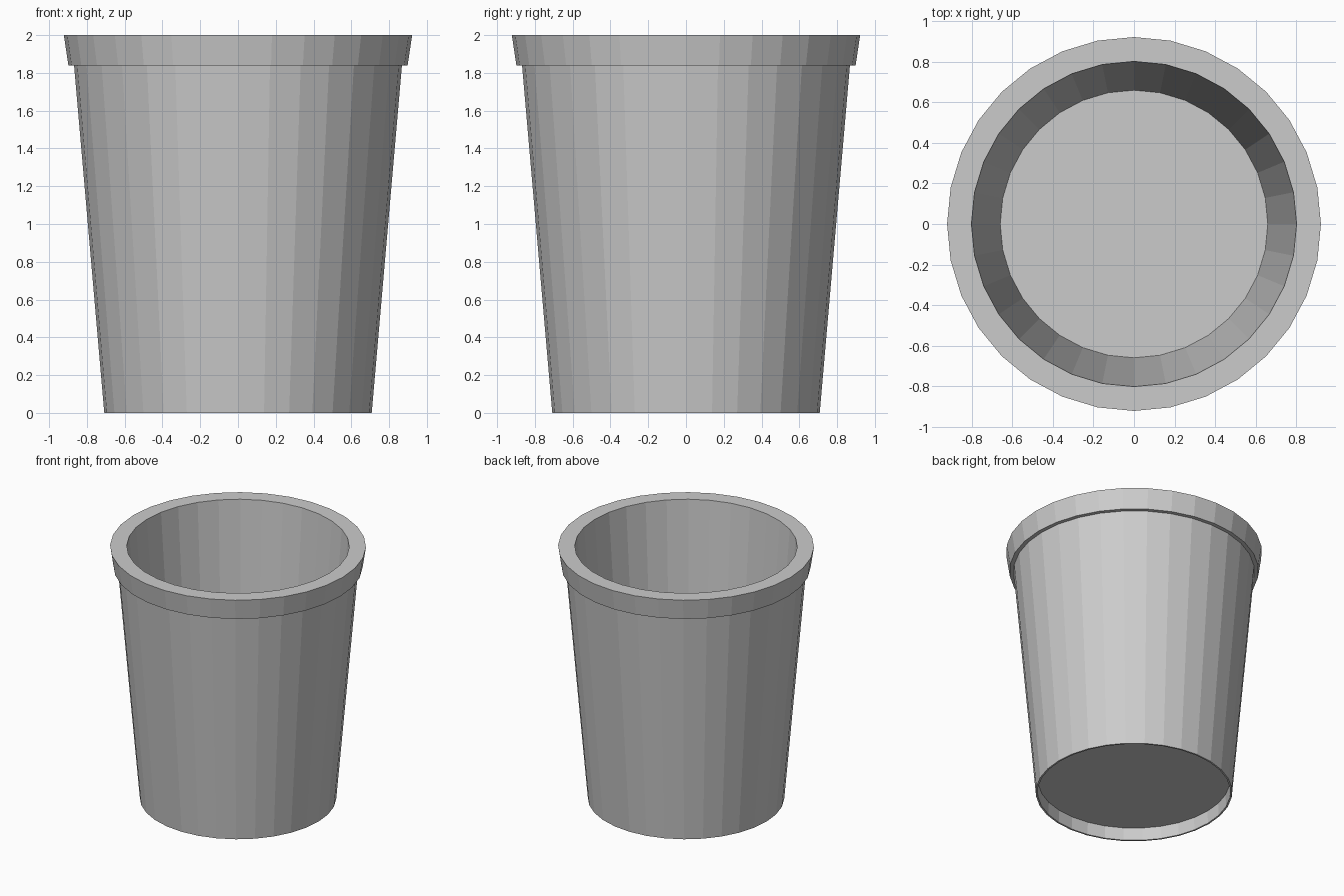
import bpy, bmesh, math

if "Cube" in bpy.data.objects:
    bpy.data.objects.remove(bpy.data.objects["Cube"])

SIDES = 32

# Closed wall profile (radius, z): recessed underside -> outside -> rim -> inside floor
PROFILE = [
    (0.692, 0.10),   # underside of floor, recessed
    (0.695, 0.00),   # thin foot ring
    (0.708, 0.00),
    (0.868, 1.84),   # tapered outer wall
    (0.898, 1.84),   # step under the rim
    (0.922, 2.00),   # flared rim
    (0.802, 2.00),   # inner lip
    (0.660, 0.13),   # inner floor
]


def lathe(name, profile, sides):
    """Spin a profile about z and cap both ends with flat discs."""
    bm = bmesh.new()
    rings = []
    for r, z in profile:
        rings.append([bm.verts.new((r * math.cos(2 * math.pi * i / sides),
                                    r * math.sin(2 * math.pi * i / sides), z))
                      for i in range(sides)])
    for a, b in zip(rings, rings[1:]):
        for i in range(sides):
            j = (i + 1) % sides
            bm.faces.new((a[i], a[j], b[j], b[i]))
    bm.faces.new(rings[0][::-1])
    bm.faces.new(rings[-1])
    bmesh.ops.recalc_face_normals(bm, faces=bm.faces)
    mesh = bpy.data.meshes.new(name)
    bm.to_mesh(mesh)
    bm.free()
    obj = bpy.data.objects.new(name, mesh)
    bpy.context.collection.objects.link(obj)
    return obj


# Tapered cup with thick rim, flat facets
lathe("cup", PROFILE, SIDES)
